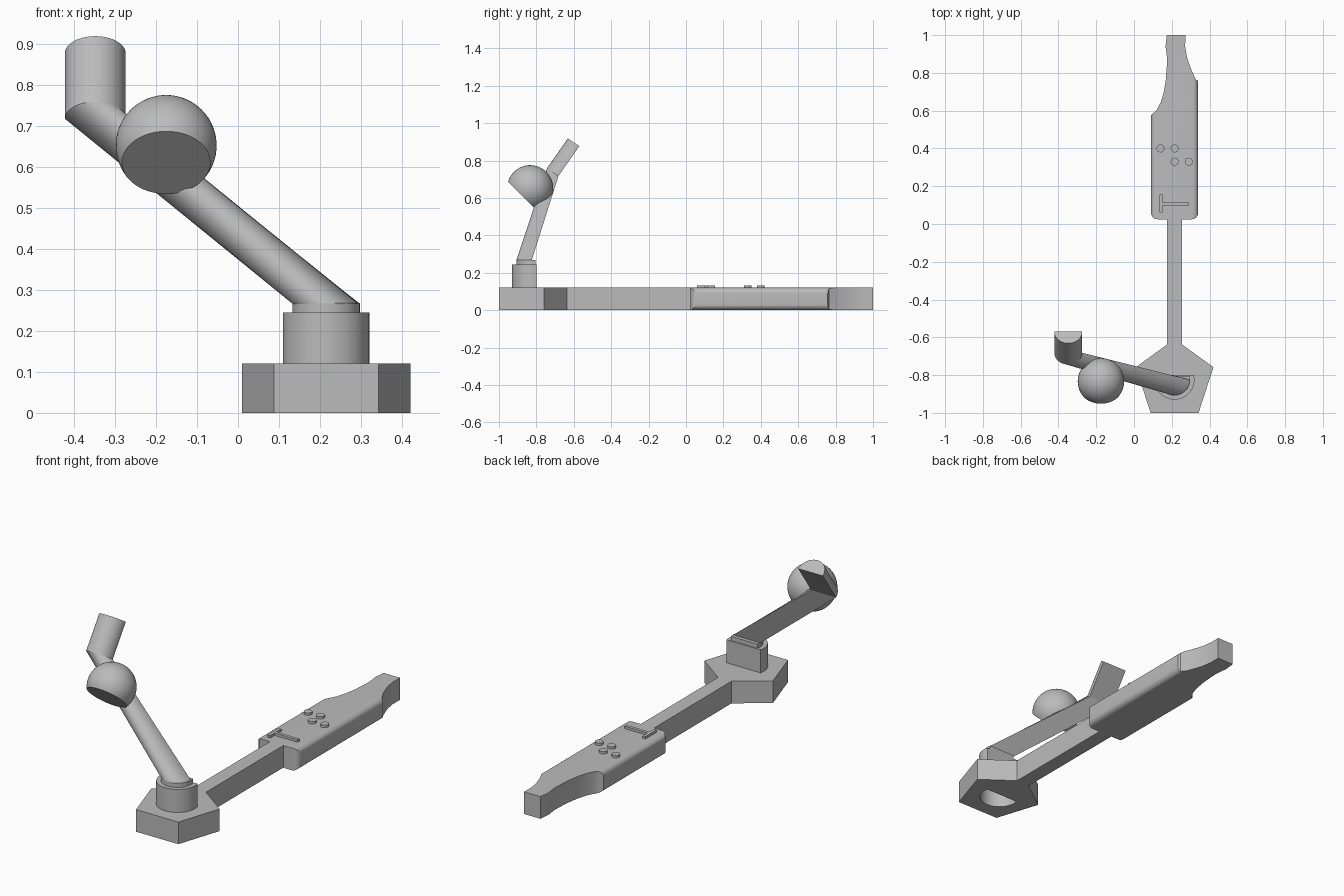
import bpy
import bmesh
import math
from mathutils import Vector, Matrix

default = bpy.data.objects.get("Cube")
if default:
    bpy.data.objects.remove(default)

grey = bpy.data.materials.new("plain_grey")
grey.use_nodes = True
grey.diffuse_color = (0.5, 0.5, 0.5, 1)
grey.node_tree.nodes["Principled BSDF"].inputs["Base Color"].default_value = (0.5, 0.5, 0.5, 1)

CX, CY = 0.215, -0.825      # centre of the base
THICK = 0.12                # thickness of the flat body


def finish(name, bm):
    bmesh.ops.recalc_face_normals(bm, faces=bm.faces)
    mesh = bpy.data.meshes.new(name)
    bm.to_mesh(mesh)
    bm.free()
    obj = bpy.data.objects.new(name, mesh)
    bpy.context.collection.objects.link(obj)
    mesh.materials.append(grey)
    return obj


def loft(name, rings):
    """Join equal-length point rings and cap both ends."""
    bm = bmesh.new()
    loops = [[bm.verts.new(p) for p in ring] for ring in rings]
    for a, b in zip(loops, loops[1:]):
        for i in range(len(a)):
            j = (i + 1) % len(a)
            bm.faces.new((a[i], a[j], b[j], b[i]))
    bm.faces.new(loops[0])
    bm.faces.new(loops[-1])
    return finish(name, bm)


def prism(name, outline, z0, z1):
    return loft(name, [[(x, y, z) for x, y in outline] for z in (z0, z1)])


def box(name, x0, x1, y0, y1, z0, z1):
    return prism(name, [(x0, y0), (x1, y0), (x1, y1), (x0, y1)], z0, z1)


def d_ring(centre, out, r, over=0.0, steps=32):
    """Half circle bulging towards out, continued a little past its centre."""
    out = Vector(out).normalized()
    extra = math.asin(over / r)
    ring = []
    for i in range(steps + 1):
        t = -extra + (math.pi + 2 * extra) * i / steps
        ring.append(Vector(centre) + r * (Vector((math.cos(t), 0, 0)) + out * math.sin(t)))
    return ring


def d_post(name, r, over, z0, z1):
    return loft(name, [d_ring((CX, CY, z), (0, -1, 0), r, over) for z in (z0, z1)])


def arc(cx, cy, r, start, steps=6):
    """Quarter circle from the start angle in degrees."""
    angles = [math.radians(start + 90 * i / steps) for i in range(steps + 1)]
    return [(cx + r * math.cos(a), cy + r * math.sin(a)) for a in angles]


def boolean(obj, cutter, operation):
    mod = obj.modifiers.new("cut", 'BOOLEAN')
    mod.operation = operation
    mod.solver = 'EXACT'
    mod.object = cutter
    bpy.context.view_layer.objects.active = obj
    bpy.ops.object.modifier_apply(modifier=mod.name)


# Five-sided base and D-shaped post, hollow from below
corners = [math.radians(90 + 72 * i) for i in range(5)]
base = prism("base", [(CX + 0.216 * math.cos(a), CY + 0.216 * math.sin(a)) for a in corners], 0, THICK)
post = d_post("post", 0.105, 0.025, THICK - 0.005, 0.245)
hollow = d_post("hollow_cutter", 0.1, 0.02, -0.05, 0.2)
hollow.hide_render = True
for part in (base, post):
    boolean(part, hollow, 'DIFFERENCE')
bpy.data.objects.remove(hollow)
collar = d_post("collar", 0.082, 0.02, 0.24, 0.268)

# Half-round leaning arm with a bent upper end
elbow = Vector((-0.348, -0.682, 0.717))
tip = Vector((-0.348, -0.57, 0.877))
outward = (0, -0.83, 0.56)
elbow_ring = d_ring(elbow, outward, 0.074)
arm = loft("arm", [d_ring((CX, CY, 0.266), (0, -1, 0), 0.082), elbow_ring])
arm_end = loft("arm_end", [elbow_ring, d_ring(tip, outward, 0.074)])

# Ball with a flat slice facing forward and down
bm = bmesh.new()
bmesh.ops.create_uvsphere(bm, u_segments=48, v_segments=32, radius=0.123)
slope = Vector((0, -1, -1)).normalized()
bmesh.ops.rotate(bm, verts=bm.verts, matrix=Matrix.Rotation(math.radians(-45), 3, 'X'))
cut = bmesh.ops.bisect_plane(bm, geom=bm.verts[:] + bm.edges[:] + bm.faces[:],
                             plane_co=slope * 0.059, plane_no=slope, clear_outer=True)
rim = [e for e in cut["geom_cut"] if isinstance(e, bmesh.types.BMEdge)]
bmesh.ops.contextual_create(bm, geom=rim)
bmesh.ops.translate(bm, verts=bm.verts, vec=(-0.175, -0.833, 0.652))
finish("ball", bm)

# Straight shaft
box("shaft", 0.174, 0.254, -0.645, 0.04, 0, THICK)

# Grip: rounded bar trimmed to the waisted outline
L, R, F, E = 0.09, 0.34, 0.025, 0.03
section = (arc(R - E, THICK - E, E, 0) + arc(L + E, THICK - E, E, 90)
           + arc(L + E, E, E, 180) + arc(R - E, E, E, 270))
grip = loft("grip", [[(x, y, z) for x, z in section] for y in (F - 0.1, 1.0)])
right_curve = [(0.345, 0.755), (0.327, 0.765), (0.306, 0.81), (0.291, 0.85),
               (0.28, 0.885), (0.271, 0.94), (0.274, 1.1)]
left_curve = [(0.174, 1.1), (0.174, 1.0), (0.167, 0.94), (0.175, 0.88), (0.173, 0.82),
              (0.168, 0.76), (0.158, 0.7), (0.142, 0.645), (0.118, 0.6), (0.085, 0.573)]
front = arc(L + 0.035, F + 0.035, 0.035, 180) + arc(R - 0.035, F + 0.035, 0.035, 270)
# Keep the cutter just outside the straight sides
front = [(L - 0.005, F + 0.035)] + front + [(R + 0.005, F + 0.035)]
trim = prism("grip_trim", front + right_curve + left_curve, -0.05, 0.2)
trim.hide_render = True
boolean(grip, trim, 'INTERSECT')
bpy.data.objects.remove(trim)

# Raised buttons and cross-shaped bars on the grip
for i, (x, y) in enumerate([(0.14, 0.4), (0.215, 0.4), (0.215, 0.33), (0.29, 0.33)]):
    circle = [(x + 0.021 * math.cos(math.tau * k / 24), y + 0.021 * math.sin(math.tau * k / 24))
              for k in range(24)]
    prism(f"button_{i + 1}", circle, THICK - 0.01, 0.133)
box("short_bar", 0.135, 0.151, 0.06, 0.155, THICK - 0.01, 0.133)
box("long_bar", 0.15, 0.29, 0.097, 0.114, THICK - 0.01, 0.133)

# Smooth the curved parts while keeping edges sharp
bpy.ops.object.select_all(action='DESELECT')
for obj in bpy.context.collection.objects:
    if obj.type == 'MESH' and grey.name in obj.data.materials:
        obj.select_set(True)
        bpy.context.view_layer.objects.active = obj
bpy.ops.object.shade_smooth_by_angle(angle=math.radians(30))
